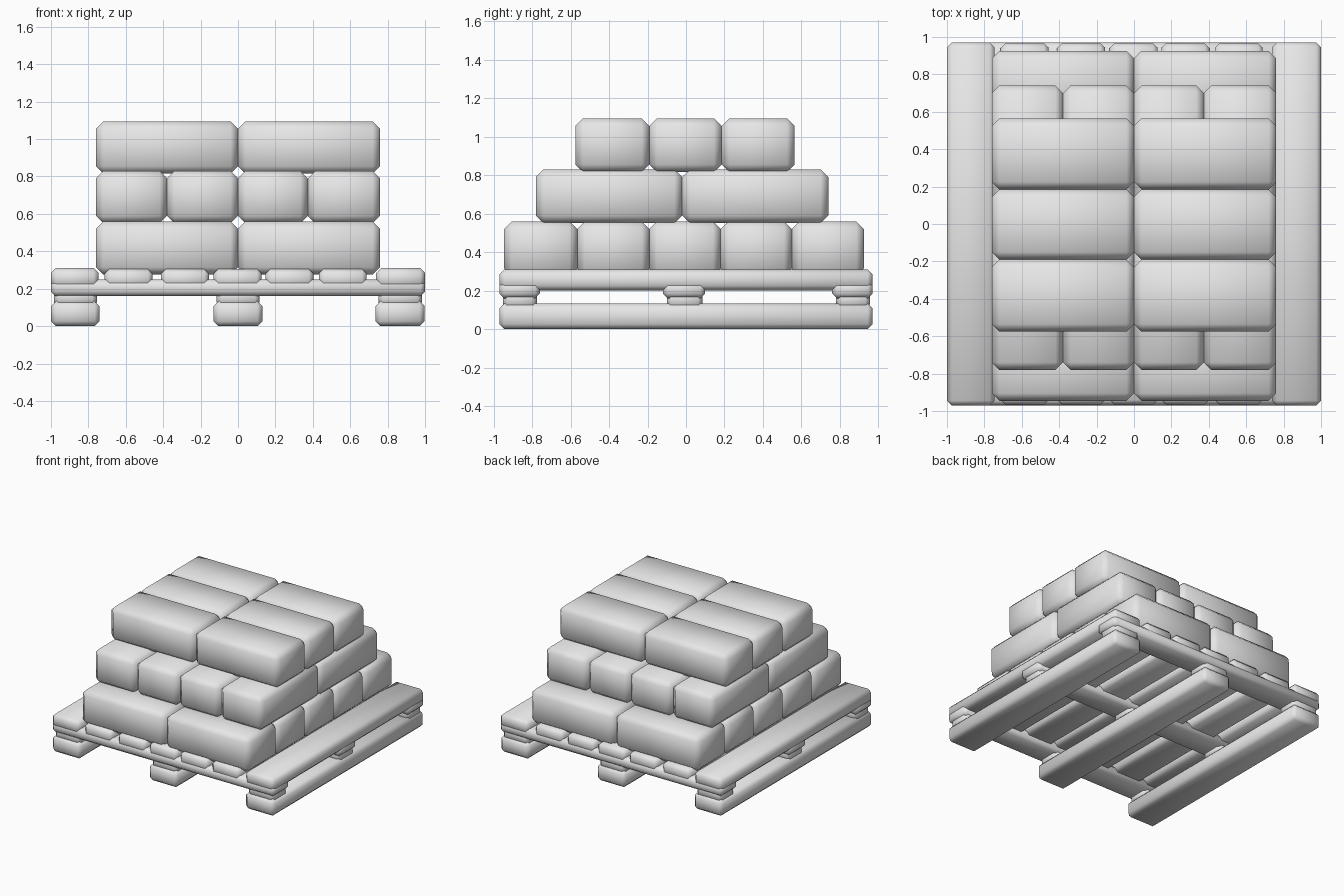
import bpy
import bmesh

cube = bpy.data.objects.get("Cube")
if cube:
    bpy.data.objects.remove(cube, do_unlink=True)

# One flat grey for everything
GREY = (0.8, 0.8, 0.8, 1.0)
grey = bpy.data.materials.new("light_grey")
grey.use_nodes = True
grey.diffuse_color = GREY
grey.node_tree.nodes["Principled BSDF"].inputs["Base Color"].default_value = GREY


def block(name, xs, ys, zs, bevel):
    """Chamfered, soft-shaded box spanning the given ranges."""
    bm = bmesh.new()
    bmesh.ops.create_cube(bm, size=1)
    for v in bm.verts:
        v.co = [(a + b) / 2 + c * (b - a) for c, (a, b) in zip(v.co, (xs, ys, zs))]
    bmesh.ops.bevel(bm, geom=bm.edges[:], offset=bevel, segments=1,
                    profile=0.5, affect='EDGES')
    for f in bm.faces:
        f.smooth = True
    mesh = bpy.data.meshes.new(name)
    bm.to_mesh(mesh)
    bm.free()
    mesh.materials.append(grey)
    obj = bpy.data.objects.new(name, mesh)
    bpy.context.collection.objects.link(obj)
    return obj


def spans(cuts):
    return list(zip(cuts, cuts[1:]))


END = 0.97
RUNNERS = [(-1, -0.74), (-0.13, 0.13), (0.735, 0.998)]
CROSS = [(-END, -0.76), (-0.12, 0.1), (0.76, END)]

# Pallet runners on the ground, with spacers under each cross board
for rx in RUNNERS:
    block("runner", rx, (-END, END), (0, 0.133), 0.026)
    for cy in CROSS:
        block("spacer", (rx[0] + 0.015, rx[1] - 0.015),
              (cy[0] + 0.02, cy[1] - 0.015), (0.105, 0.2), 0.022)

# Cross boards
for cy in CROSS:
    block("cross_board", (-1, 1), cy, (0.16, 0.25), 0.024)

# Deck boards: wide outer pair and narrower inner ones
for dx in [(-1, -0.745), (0.738, 1)]:
    block("outer_deck_board", dx, (-END, END), (0.2, 0.31), 0.026)
for centre in (-0.585, -0.283, -0.002, 0.275, 0.56):
    block("deck_board", (centre - 0.128, centre + 0.128),
          (-0.965, 0.965), (0.2, 0.305), 0.024)

# Stacked sacks: three layers with alternating direction
LAYERS = [
    ("lower_sack", (-0.76, 0, 0.76),
     (-0.945, -0.565, -0.19, 0.18, 0.55, 0.925), (0.275, 0.56)),
    ("middle_sack", (-0.76, -0.38, 0, 0.373, 0.76),
     (-0.78, -0.02, 0.74), (0.55, 0.83)),
    ("upper_sack", (-0.76, 0, 0.76),
     (-0.575, -0.19, 0.185, 0.565), (0.815, 1.095)),
]
for name, xcuts, ycuts, zs in LAYERS:
    for xs in spans(xcuts):
        for ys in spans(ycuts):
            block(name, xs, ys, zs, 0.04)
